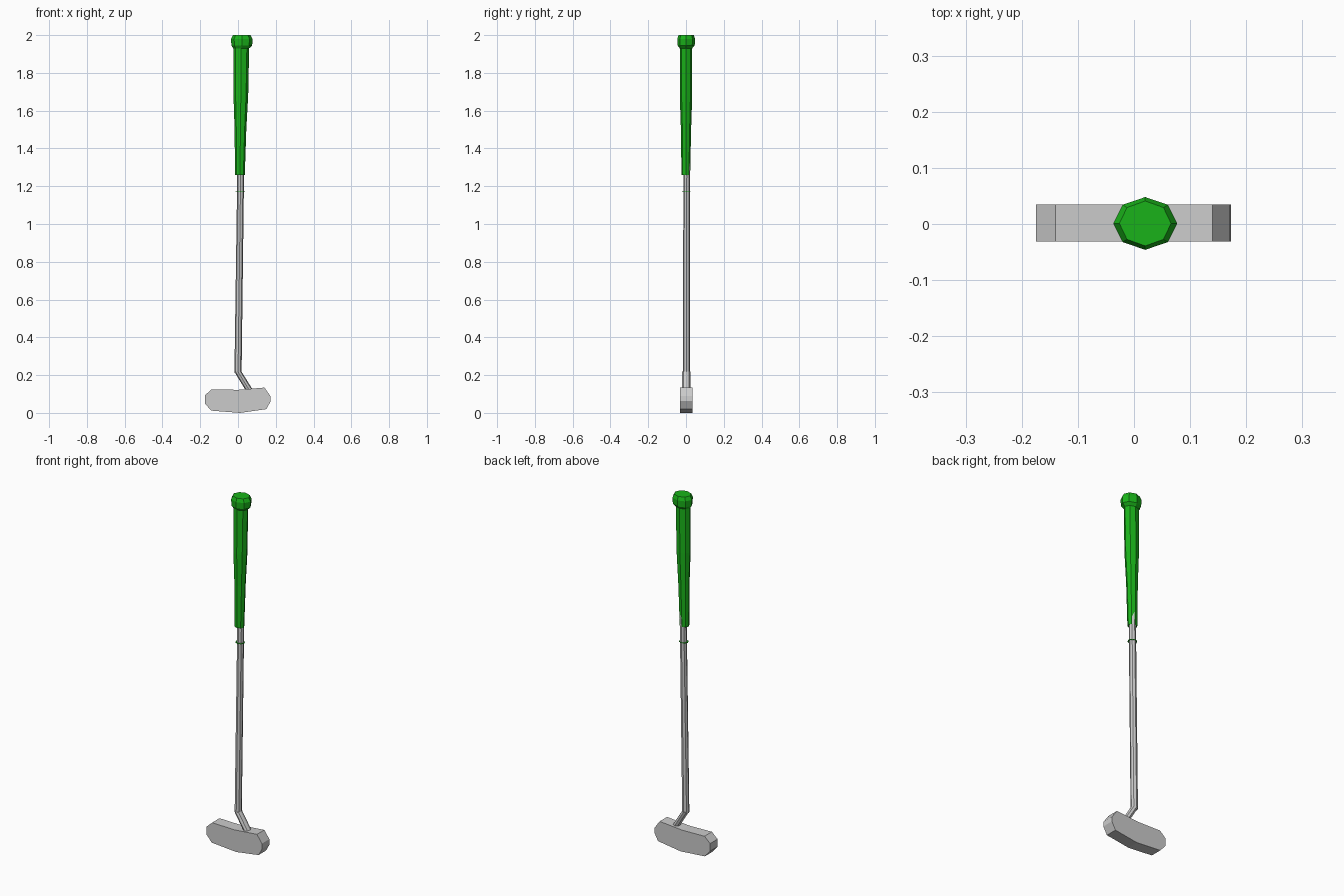
import bpy, bmesh
from math import cos, sin, pi

if "Cube" in bpy.data.objects:
    bpy.data.objects.remove(bpy.data.objects["Cube"])

green = bpy.data.materials.new("grip_green")
green.diffuse_color = (0.01, 0.45, 0.01, 1)
green.use_nodes = True
green.node_tree.nodes["Principled BSDF"].inputs["Base Color"].default_value = green.diffuse_color


def make(name, bm, mat=None):
    bmesh.ops.recalc_face_normals(bm, faces=bm.faces[:])
    me = bpy.data.meshes.new(name)
    bm.to_mesh(me)
    bm.free()
    if mat:
        me.materials.append(mat)
    ob = bpy.data.objects.new(name, me)
    bpy.context.collection.objects.link(ob)
    return ob


def loft(name, rings, sides=8, mat=None):
    """Skin a stack of level rings given as (x, y, z, rx, ry)."""
    bm = bmesh.new()
    loops = []
    for x, y, z, rx, ry in rings:
        loops.append([bm.verts.new((x + rx * cos(2 * pi * i / sides),
                                    y + ry * sin(2 * pi * i / sides), z))
                      for i in range(sides)])
    for a, b in zip(loops, loops[1:]):
        for i in range(sides):
            j = (i + 1) % sides
            bm.faces.new((a[i], a[j], b[j], b[i]))
    bm.faces.new(loops[0])
    bm.faces.new(loops[-1])
    return make(name, bm, mat)


# Putter head: chamfered front profile pushed through the thickness
profile = [(-0.175, 0.05), (-0.142, 0.012), (0.01, 0.0), (0.15, 0.02),
           (0.173, 0.062), (0.171, 0.09), (0.14, 0.134), (0.0, 0.122),
           (-0.14, 0.125), (-0.175, 0.093)]
bm = bmesh.new()
face = bm.faces.new([bm.verts.new((x, -0.031, z)) for x, z in profile])
ext = bmesh.ops.extrude_face_region(bm, geom=[face])
for v in ext["geom"]:
    if isinstance(v, bmesh.types.BMVert):
        v.co.y = 0.035
make("putter_head", bm)

# Angled neck
loft("neck", [(0.066, 0.001, 0.11, 0.02, 0.022),
              (0.0, 0.001, 0.218, 0.019, 0.022)])

# Long shaft, leaning slightly
loft("shaft", [(0.0, 0.002, 0.212, 0.019, 0.018),
               (0.014, 0.004, 1.26, 0.018, 0.018),
               (0.016, 0.004, 1.4, 0.018, 0.018)])

# Thin ring below the grip
loft("shaft_ring", [(0.012, 0.002, 1.169, 0.025, 0.023),
                    (0.012, 0.002, 1.172, 0.025, 0.023)], mat=green)

# Grip with a flared butt cap
loft("grip", [(0.010, -0.001, 1.26, 0.026, 0.023),
              (0.013, 0.0, 1.5, 0.031, 0.027),
              (0.015, 0.0, 1.68, 0.039, 0.033),
              (0.017, 0.0, 1.93, 0.042, 0.033),
              (0.020, 0.001, 1.945, 0.055, 0.045),
              (0.020, 0.001, 1.98, 0.057, 0.047),
              (0.020, 0.001, 2.0, 0.046, 0.040)], mat=green)
